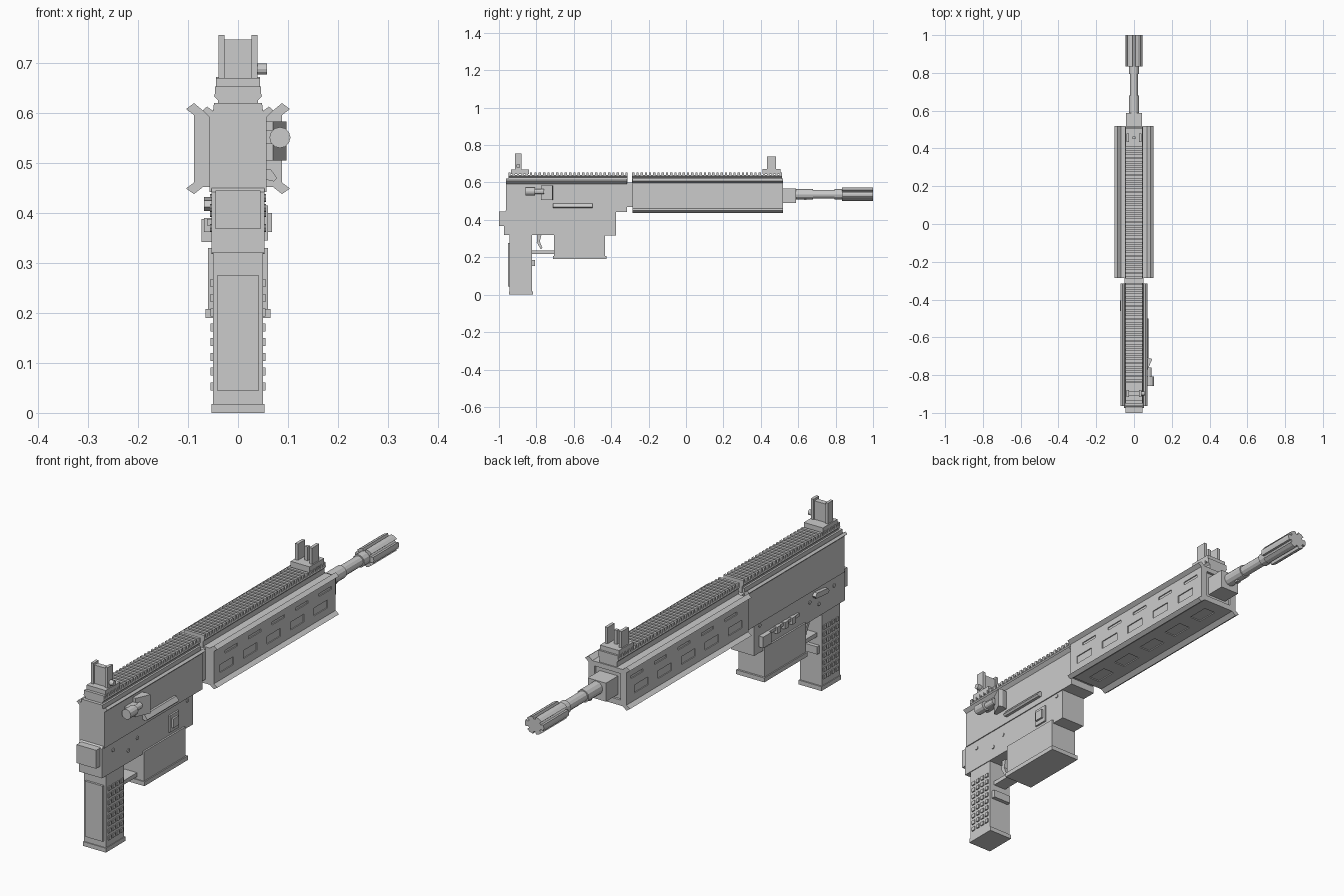
import bpy, bmesh, math
from mathutils import Matrix, Vector

grey = bpy.data.materials.new("plain grey")
grey.diffuse_color = (0.6, 0.6, 0.6, 1)


def finish(name, bm):
    bmesh.ops.recalc_face_normals(bm, faces=bm.faces)
    me = bpy.data.meshes.new(name)
    bm.to_mesh(me)
    bm.free()
    me.materials.append(grey)
    ob = bpy.data.objects.new(name, me)
    bpy.context.collection.objects.link(ob)
    return ob


def boxes(name, items):
    """Each item is (x0, x1, y0, y1, z0, z1)."""
    bm = bmesh.new()
    for x0, x1, y0, y1, z0, z1 in items:
        m = Matrix.Translation(((x0 + x1) / 2, (y0 + y1) / 2, (z0 + z1) / 2))
        m = m @ Matrix.Diagonal((x1 - x0, y1 - y0, z1 - z0, 1))
        bmesh.ops.create_cube(bm, size=1, matrix=m)
    return finish(name, bm)


def extrude(name, pts, a, b, axis="y"):
    """Extrude a profile: (x,z) along y, (y,z) along x, (x,y) along z."""
    bm = bmesh.new()
    put = {"y": lambda p, t: (p[0], t, p[1]),
           "x": lambda p, t: (t, p[0], p[1]),
           "z": lambda p, t: (p[0], p[1], t)}[axis]
    lo = [bm.verts.new(put(p, a)) for p in pts]
    hi = [bm.verts.new(put(p, b)) for p in pts]
    bm.faces.new(lo)
    bm.faces.new(hi[::-1])
    n = len(pts)
    for i in range(n):
        bm.faces.new((lo[i], lo[(i + 1) % n], hi[(i + 1) % n], hi[i]))
    return finish(name, bm)


def both(half):
    """Mirror a half profile over x = 0."""
    return half + [(-x, z) for x, z in reversed(half)]


def rods(name, items, axis="y", sides=12):
    """Each item is (centre, radius, length)."""
    bm = bmesh.new()
    rot = Matrix.Rotation(math.pi / 2, 4, "X" if axis == "y" else "Y")
    for c, r, length in items:
        bmesh.ops.create_cone(bm, cap_ends=True, segments=sides, radius1=r, radius2=r,
                              depth=length, matrix=Matrix.Translation(c) @ rot)
    return finish(name, bm)


# Upper receiver with small flared top edges
extrude("upper_receiver", both([(0.048, 0.62), (0.05, 0.604), (0.062, 0.613), (0.071, 0.605),
                                (0.057, 0.592), (0.057, 0.442)]), -0.963, -0.315)

# Lower receiver side outline, with rear block and magazine well
extrude("lower_receiver", [(-0.963, 0.45), (-0.973, 0.442), (-0.973, 0.32), (-0.374, 0.316),
                           (-0.374, 0.45)], -0.053, 0.053, "x")
boxes("rear_block", [(-0.045, 0.045, -1.0, -0.95, 0.368, 0.445)])
boxes("front_lug", [(-0.045, 0.045, -0.40, -0.315, 0.45, 0.48)])
boxes("barrel_nut", [(-0.05, 0.05, -0.33, -0.27, 0.47, 0.60)])

# Magazine and its floor plate
boxes("magazine", [(-0.06, 0.06, -0.706, -0.432, 0.205, 0.33)])
boxes("magazine_floor", [(-0.065, 0.065, -0.71, -0.424, 0.19, 0.208)])

# Handguard with four flared corner fins
handguard = extrude("handguard", both([(0.07, 0.605), (0.088, 0.62), (0.104, 0.608), (0.088, 0.596),
                                       (0.088, 0.461), (0.104, 0.449), (0.088, 0.438), (0.07, 0.452)]),
                    -0.285, 0.518)

# Shallow slots in the handguard sides and underside
cuts = []
for i in range(5):
    y = -0.2 + i * 0.155
    for s in (-1, 1):
        xa, xb = sorted((s * 0.084, s * 0.096))
        cuts.append((xa, xb, y - 0.045, y + 0.045, 0.492, 0.525))
        cuts.append((xa, xb, y - 0.01, y + 0.07, 0.56, 0.572))
    cuts.append((-0.025, 0.025, y - 0.045, y + 0.045, 0.43, 0.456))
cuts.append((-0.06, 0.06, 0.508, 0.53, 0.475, 0.585))
cutter = boxes("slot_cutter", cuts)
cutter.hide_render = True
cutter.hide_viewport = True
mod = handguard.modifiers.new("slots", "BOOLEAN")
mod.operation = "DIFFERENCE"
mod.solver = "EXACT"
mod.object = cutter

# Top rails: neck, slab and repeated teeth
for label, y0, y1, n in (("receiver", -0.95, -0.312, 28), ("handguard", -0.288, 0.513, 36)):
    extrude(label + "_rail", both([(0.046, 0.639), (0.048, 0.634), (0.04, 0.626), (0.04, 0.6)]), y0, y1)
    pitch = (y1 - y0 - 0.012) / (n - 1)
    bm = bmesh.new()
    for i in range(n):
        m = Matrix.Translation((0, y0 + 0.006 + i * pitch, 0.644)) @ Matrix.Diagonal((0.092, 0.012, 0.018, 1))
        bmesh.ops.create_cube(bm, size=1, matrix=m)
    finish(label + "_rail_teeth", bm)

# Rear sight
boxes("rear_sight", [(-0.044, 0.044, -0.936, -0.84, 0.645, 0.67),
                     (-0.039, 0.039, -0.908, -0.886, 0.665, 0.747),
                     (-0.039, -0.027, -0.915, -0.88, 0.665, 0.756),
                     (0.027, 0.039, -0.915, -0.88, 0.665, 0.756)])
rods("rear_sight_knob", [((0.047, -0.897, 0.688), 0.011, 0.022)], "x")

# Front sight with two ears and a post
boxes("front_sight", [(-0.044, 0.044, 0.41, 0.505, 0.645, 0.672),
                      (-0.039, -0.026, 0.433, 0.48, 0.665, 0.74),
                      (0.026, 0.039, 0.433, 0.48, 0.665, 0.74),
                      (-0.007, 0.007, 0.45, 0.464, 0.665, 0.73)])

# Gas block, barrel and fluted muzzle
boxes("gas_block", [(-0.042, 0.042, 0.505, 0.588, 0.49, 0.567)])
BZ = 0.537
rods("barrel", [((0, 0.63, BZ), 0.027, 0.1), ((0, 0.73, BZ), 0.022, 0.24), ((0, 0.815, BZ), 0.027, 0.04)])
boxes("barrel_stud", [(-0.008, 0.008, 0.63, 0.645, 0.505, 0.53)])
flutes = []
for k in range(6):
    for off, r in ((-22, 0.031), (-20, 0.044), (0, 0.044), (20, 0.044), (22, 0.031)):
        a = math.radians(k * 60 + off)
        flutes.append((r * math.cos(a), BZ + 0.84 * r * math.sin(a)))
extrude("muzzle", flutes, 0.833, 1.0)

# Pistol grip, back panel, base, finger ledge
boxes("grip", [(-0.05, 0.05, -0.943, -0.824, 0.01, 0.33)])
boxes("grip_back_panel", [(-0.041, 0.041, -0.952, -0.94, 0.044, 0.276)])
boxes("grip_base", [(-0.053, 0.053, -0.947, -0.818, 0.0, 0.018)])
boxes("grip_ledge", [(-0.04, 0.04, -0.83, -0.808, 0.153, 0.185)])
# Grid of grip studs on both sides
boxes("grip_studs", [(*sorted((s * 0.045, s * 0.055)), y - 0.008, y + 0.008, z - 0.008, z + 0.008)
                     for s in (-1, 1)
                     for y in (-0.922, -0.895, -0.868, -0.841)
                     for z in [0.053 + 0.0295 * i for i in range(8)]])

# Trigger and guard
extrude("trigger", [(-0.795, 0.325), (-0.772, 0.325), (-0.782, 0.285), (-0.768, 0.25), (-0.776, 0.242),
                    (-0.798, 0.28)], -0.012, 0.012, "x")
boxes("trigger_guard", [(-0.028, 0.028, -0.83, -0.70, 0.218, 0.235)])

# Right side controls
extrude("case_deflector", [(0.05, -0.775), (0.07, -0.775), (0.097, -0.715), (0.08, -0.71), (0.05, -0.716)],
        0.505, 0.583, "z")
rods("assist_knob", [((0.084, -0.832, 0.551), 0.021, 0.05), ((0.08, -0.79, 0.551), 0.013, 0.06)])
boxes("assist_mount", [(0.05, 0.08, -0.83, -0.77, 0.538, 0.565)])
extrude("dust_cover", [(0.05, 0.487), (0.066, 0.487), (0.078, 0.47), (0.072, 0.463), (0.05, 0.468)],
        -0.71, -0.50)
boxes("release_button", [(0.05, 0.06, -0.535, -0.475, 0.345, 0.415),
                         (0.05, 0.068, -0.524, -0.487, 0.362, 0.40)])

# Left side controls
boxes("bolt_catch", [(-0.073, -0.05, -0.46, -0.405, 0.342, 0.388),
                     (-0.062, -0.05, -0.66, -0.46, 0.375, 0.388)]
      + [(-0.068, -0.05, y, y + 0.025, 0.362, 0.39) for y in (-0.53, -0.58, -0.63)])
extrude("selector_lever", [(-0.85, 0.412), (-0.84, 0.404), (-0.765, 0.41), (-0.758, 0.42), (-0.768, 0.432),
                           (-0.84, 0.425)], -0.068, -0.05, "x")

# Receiver pins through both sides
rods("receiver_pins", [((0, y, z), 0.008, 0.112)
                       for y, z in ((-0.9, 0.41), (-0.80, 0.37), (-0.74, 0.40), (-0.41, 0.43))], "x", 8)
